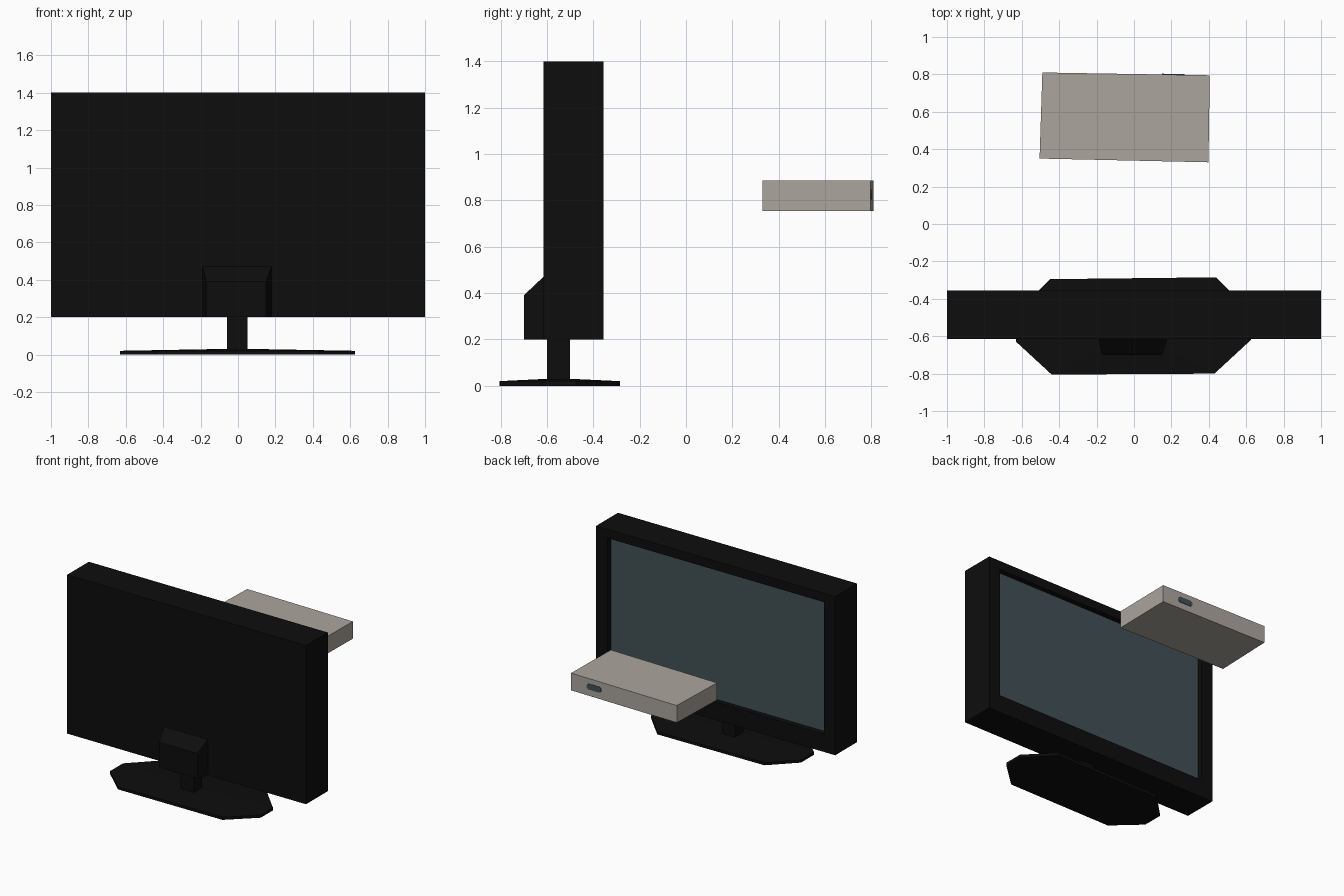
import bpy, bmesh, math

cube = bpy.data.objects.get("Cube")
if cube:
    bpy.data.objects.remove(cube)


def material(name, rgb):
    m = bpy.data.materials.new(name)
    m.use_nodes = True
    m.diffuse_color = (*rgb, 1)
    m.node_tree.nodes["Principled BSDF"].inputs["Base Color"].default_value = (*rgb, 1)
    return m


black = material("black plastic", (0.004, 0.004, 0.004))
glass = material("slate glass", (0.055, 0.083, 0.095))
beige = material("warm grey", (0.41, 0.375, 0.335))


def loft(name, rings, mats, end_material=0):
    """Skin a list of matching rings and cap both ends."""
    bm = bmesh.new()
    loops = [[bm.verts.new(p) for p in ring] for ring in rings]
    n = len(loops[0])
    for a, b in zip(loops, loops[1:]):
        for i in range(n):
            j = (i + 1) % n
            bm.faces.new((a[i], a[j], b[j], b[i]))
    bm.faces.new(loops[0][::-1])
    bm.faces.new(loops[-1]).material_index = end_material
    bmesh.ops.recalc_face_normals(bm, faces=bm.faces)
    mesh = bpy.data.meshes.new(name)
    bm.to_mesh(mesh)
    bm.free()
    for m in mats:
        mesh.materials.append(m)
    obj = bpy.data.objects.new(name, mesh)
    bpy.context.collection.objects.link(obj)
    return obj


def upright(x0, x1, z0, z1, y):
    """Rectangle facing along y."""
    return [(x0, y, z0), (x1, y, z0), (x1, y, z1), (x0, y, z1)]


def flat(points, z):
    return [(x, y, z) for x, y in points]


# Television body with a recessed screen on its +y face
loft("television_body", [
    upright(-1, 1, 0.2, 1.4, -0.615),
    upright(-1, 1, 0.2, 1.4, -0.355),
    upright(-0.905, 0.905, 0.335, 1.333, -0.355),
    upright(-0.905, 0.905, 0.335, 1.333, -0.395),
], [black, glass], end_material=1)

# Tapered mounting block with a sloping top
loft("mounting_block", [
    upright(-0.19, 0.18, 0.2, 0.475, -0.61),
    upright(-0.17, 0.15, 0.2, 0.39, -0.70),
], [black])

# Stand neck
neck = [(-0.06, -0.6), (0.05, -0.6), (0.05, -0.5), (-0.06, -0.5)]
loft("stand_neck", [flat(neck, 0.02), flat(neck, 0.21)], [black])

# Eight-sided stand base, rising gently to the neck
base = [(-0.44, -0.805), (0.43, -0.80), (0.625, -0.62), (0.625, -0.475),
        (0.44, -0.285), (-0.45, -0.295), (-0.63, -0.475), (-0.63, -0.63)]
crown = [(0.12 * x, -0.55 + 0.2 * (y + 0.55)) for x, y in base]
loft("stand_base", [flat(base, 0), flat(base, 0.02), flat(crown, 0.03)], [black])

# Separate media box, set slightly askew
box = [(-0.505, 0.35), (0.398, 0.33), (0.405, 0.795), (-0.49, 0.81)]
loft("media_box", [flat(box, 0.755), flat(box, 0.885)], [beige])

# Small rounded indicator plate on the box
outline = []
for i in range(12):
    a = math.tau * (i + 0.5) / 12
    side = math.copysign(0.04, math.cos(a))
    outline.append((0.21 + side + 0.022 * math.cos(a), 0.825 + 0.022 * math.sin(a)))
loft("indicator_plate", [[(x, 0.802 - 0.0168 * x + d, z) for x, z in outline]
                         for d in (-0.003, 0.004)], [glass])
